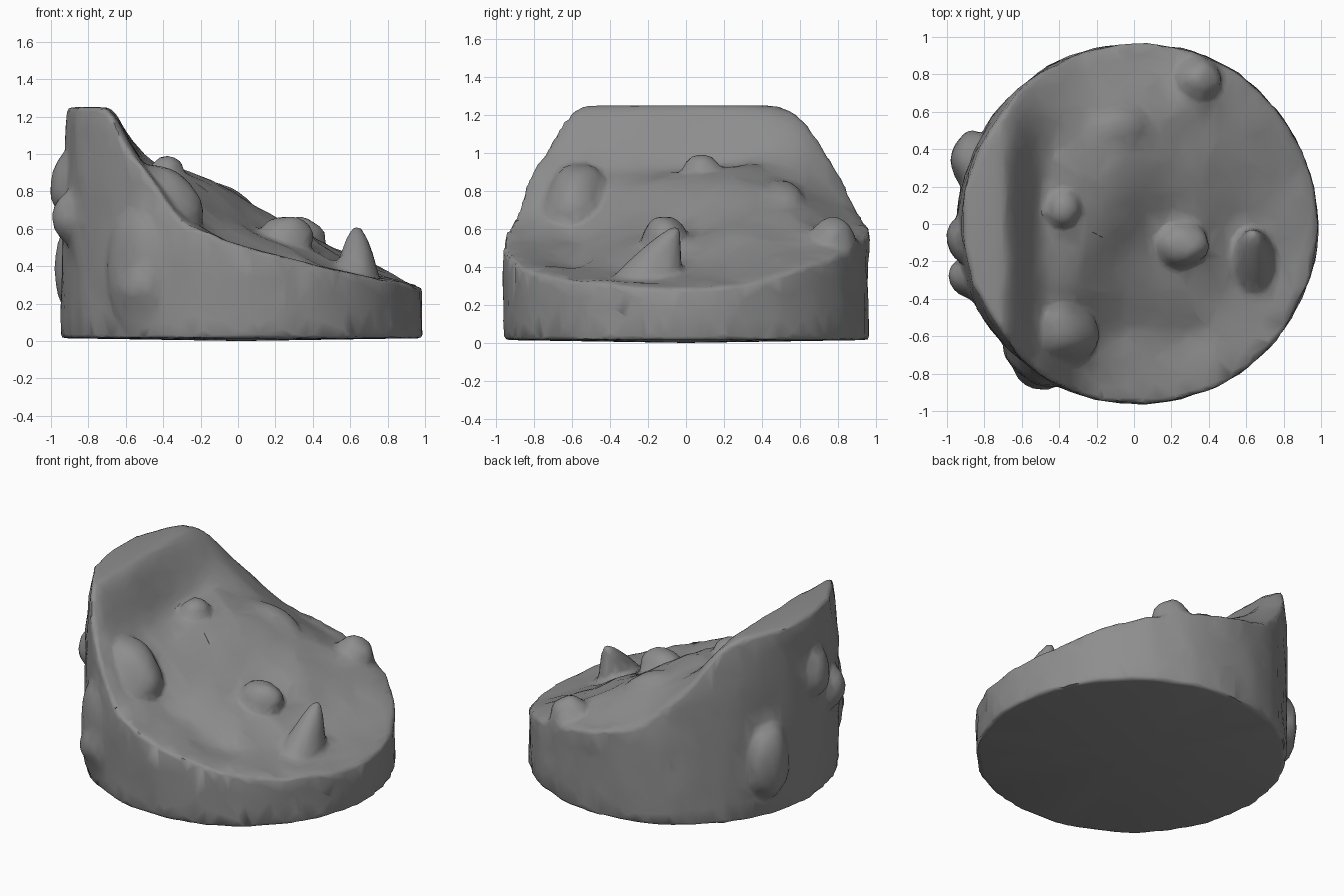
import bpy, bmesh, math
from mathutils import Vector, Euler, noise

if "Cube" in bpy.data.objects:
    bpy.data.objects.remove(bpy.data.objects["Cube"])

# Ground heights: rows by x station, columns by y station
XS = [-0.9, -0.68, -0.5, -0.3, -0.1, 0.1, 0.35, 0.6, 0.95]
YS = [-0.9, -0.6, -0.3, 0.0, 0.3, 0.6, 0.9]
H = [
    [1.00, 1.29, 1.29, 1.29, 1.29, 1.27, 1.00],
    [1.00, 1.24, 1.27, 1.27, 1.27, 1.20, 0.96],
    [0.92, 0.94, 0.92, 0.90, 0.94, 1.00, 0.83],
    [0.65, 0.67, 0.83, 0.90, 0.92, 0.86, 0.68],
    [0.55, 0.54, 0.67, 0.80, 0.87, 0.78, 0.62],
    [0.50, 0.47, 0.55, 0.60, 0.72, 0.69, 0.58],
    [0.43, 0.39, 0.48, 0.54, 0.59, 0.58, 0.52],
    [0.37, 0.35, 0.36, 0.39, 0.44, 0.46, 0.44],
    [0.30, 0.30, 0.29, 0.29, 0.30, 0.31, 0.31],
]
CX = 0.02
parts = []


def locate(v, stops):
    v = min(max(v, stops[0]), stops[-1])
    for i in range(len(stops) - 1):
        if v <= stops[i + 1]:
            return i, (v - stops[i]) / (stops[i + 1] - stops[i])


def sample(x, y):
    i, u = locate(x, XS)
    j, v = locate(y, YS)
    a = H[i][j] * (1 - v) + H[i][j + 1] * v
    b = H[i + 1][j] * (1 - v) + H[i + 1][j + 1] * v
    return a * (1 - u) + b * u


def height(x, y):
    s = sum(sample(x + dx, y + dy) for dx in (-0.04, 0, 0.04) for dy in (-0.05, 0, 0.05)) / 9
    s += 0.022 * noise.noise(Vector((x * 4, y * 4, 3.1))) + 0.012 * noise.noise(Vector((x * 10, y * 10, 1.3)))
    return min(s, 1.25)


def rim(a, z):
    d = Vector((math.cos(a) * 3.5, math.sin(a) * 3.5, z * 2))
    r = 0.963 + 0.012 * noise.noise(d) + 0.014 * noise.noise(d * 3)
    r -= 0.03 * max(z - 0.9, 0) / 0.35
    return CX + r * math.cos(a), r * math.sin(a)


def finish(bm, name):
    bmesh.ops.recalc_face_normals(bm, faces=bm.faces)
    me = bpy.data.meshes.new(name)
    bm.to_mesh(me)
    bm.free()
    ob = bpy.data.objects.new(name, me)
    bpy.context.collection.objects.link(ob)
    parts.append(ob)


# Rock body: sculpted top, rough wall, flat underside
N, RINGS, WALL = 90, 28, 10
bm = bmesh.new()
centre = bm.verts.new((CX, 0, height(CX, 0)))
rings = []
for k in range(1, RINGS + 1):
    row = []
    for n in range(N):
        a = 2 * math.pi * n / N
        ex, ey = rim(a, 0.8)
        t = k / RINGS
        x, y = CX + (ex - CX) * t, ey * t
        z = height(x, y)
        if k == RINGS:
            x, y = rim(a, z)
        row.append(bm.verts.new((x, y, z)))
    rings.append(row)
edge = rings[-1]
for k in range(1, WALL + 1):
    row = []
    for n in range(N):
        z = edge[n].co.z * (1 - k / WALL) + 0.015 * k / WALL
        x, y = rim(2 * math.pi * n / N, z)
        row.append(bm.verts.new((x, y, z)))
    rings.append(row)
base = bm.verts.new((CX, 0, 0.0))
for n in range(N):
    m = (n + 1) % N
    bm.faces.new((centre, rings[0][n], rings[0][m]))
    bm.faces.new((base, rings[-1][m], rings[-1][n]))
    for p, q in zip(rings, rings[1:]):
        bm.faces.new((p[n], q[n], q[m], p[m]))
finish(bm, "rock_mound")


# Boulders: lumpy ellipsoids
def boulder(name, loc, size, rot=(0, 0, 0)):
    bm = bmesh.new()
    bmesh.ops.create_icosphere(bm, subdivisions=3, radius=1)
    turn = Euler([math.radians(r) for r in rot]).to_matrix()
    for v in bm.verts:
        p = v.co * (1 + 0.12 * noise.noise(v.co * 1.3 + Vector(loc) * 7))
        v.co = turn @ Vector((p.x * size[0], p.y * size[1], p.z * size[2])) + Vector(loc)
    finish(bm, name)


boulder("slope_boulder", (-0.36, -0.58, 0.77), (0.23, 0.15, 0.12), (0, 45, -15))
boulder("middle_boulder", (0.26, -0.11, 0.54), (0.15, 0.12, 0.13))
boulder("back_boulder", (0.34, 0.77, 0.53), (0.13, 0.12, 0.13))
boulder("ridge_boulder", (-0.08, 0.51, 0.76), (0.19, 0.11, 0.07), (0, 24, 10))
boulder("shelf_knob", (-0.38, 0.08, 0.91), (0.09, 0.10, 0.08))
boulder("wall_boulder_high", (-0.89, -0.08, 0.84), (0.115, 0.14, 0.18))
boulder("wall_boulder_front", (-0.86, -0.28, 0.66), (0.13, 0.12, 0.16))
boulder("wall_boulder_back", (-0.86, 0.34, 0.38), (0.12, 0.16, 0.26))
boulder("wall_slab", (-0.54, -0.74, 0.37), (0.19, 0.10, 0.36), (0, 0, -35))
boulder("wall_boulder_low", (-0.52, -0.77, 0.30), (0.14, 0.11, 0.15), (0, 0, -35))

# Pointed fin: rounded lump pulled up to a peak at its rear end
bm = bmesh.new()
bmesh.ops.create_icosphere(bm, subdivisions=3, radius=1)
for v in bm.verts:
    x, y, z = v.co
    up = max(z, 0)
    v.co = (0.635 + 0.12 * x * (1 - 0.3 * up), -0.2 + 0.19 * y * (1 - 0.5 * up) + 0.15 * up ** 1.5,
            0.34 + (0.28 * up ** 1.2 if z > 0 else 0.1 * z))
finish(bm, "pointed_fin")

# Fuse everything into one carved rock with soft joins and coarse facets
for ob in parts:
    ob.select_set(True)
rock = parts[0]
bpy.context.view_layer.objects.active = rock
bpy.ops.object.join()
mod = rock.modifiers.new("fuse", 'REMESH')
mod.mode = 'VOXEL'
mod.voxel_size = 0.02
mod = rock.modifiers.new("soften", 'SMOOTH')
mod.factor = 0.5
mod.iterations = 4
mod = rock.modifiers.new("facets", 'DECIMATE')
mod.ratio = 0.06
bpy.ops.object.convert(target='MESH')
grey = bpy.data.materials.new("dark_rock")
grey.diffuse_color = (0.27, 0.27, 0.27, 1)
grey.use_nodes = True
grey.node_tree.nodes["Principled BSDF"].inputs["Base Color"].default_value = grey.diffuse_color
rock.data.materials.clear()
rock.data.materials.append(grey)
bpy.ops.object.shade_smooth_by_angle(angle=math.radians(50))
